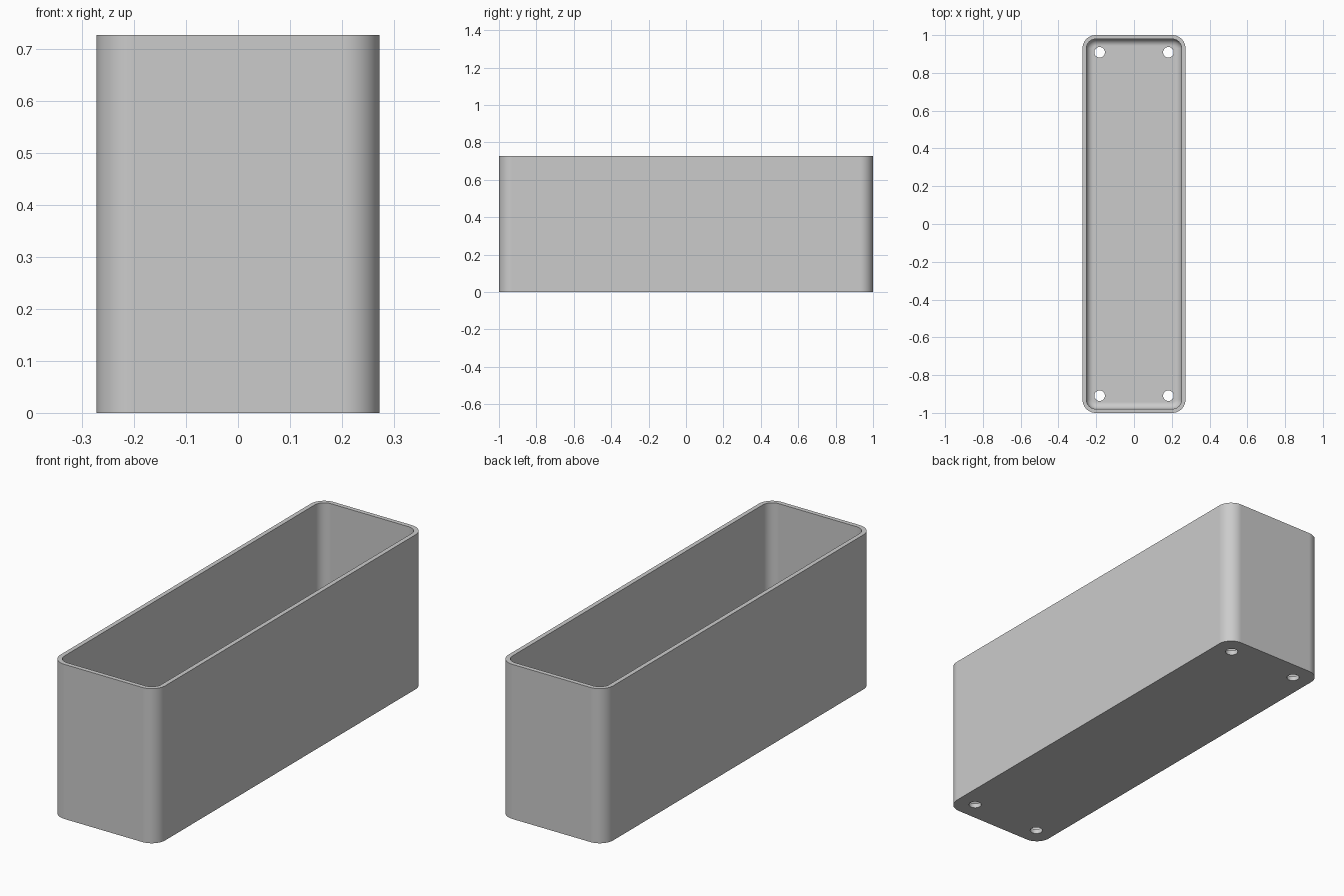
import bpy, bmesh, math

cube = bpy.data.objects.get("Cube")
if cube:
    bpy.data.objects.remove(cube, do_unlink=True)

HALF_X, HALF_Y, HEIGHT = 0.2727, 1.0, 0.727
CORNER, WALL, FLOOR, FILLET = 0.07, 0.021, 0.022, 0.036
HOLE_X, HOLE_Y, HOLE_R = 0.182, 0.909, 0.028
STEPS = 12

grey = bpy.data.materials.new("light grey plastic")
grey.use_nodes = True
colour = (0.6, 0.6, 0.6, 1)
grey.diffuse_color = colour
grey.node_tree.nodes["Principled BSDF"].inputs["Base Color"].default_value = colour


def rounded_loop(bm, inset, z):
    """Ring of vertices around a rounded rectangle, shrunk by inset."""
    r = CORNER - inset
    ring = []
    for corner, (sx, sy) in enumerate([(1, 1), (-1, 1), (-1, -1), (1, -1)]):
        for i in range(STEPS + 1):
            a = (corner + i / STEPS) * math.pi / 2
            ring.append(bm.verts.new((sx * (HALF_X - CORNER) + r * math.cos(a),
                                      sy * (HALF_Y - CORNER) + r * math.sin(a), z)))
    return ring


def make_object(name, bm):
    bmesh.ops.recalc_face_normals(bm, faces=bm.faces)
    mesh = bpy.data.meshes.new(name)
    bm.to_mesh(mesh)
    bm.free()
    mesh.materials.append(grey)
    obj = bpy.data.objects.new(name, mesh)
    bpy.context.collection.objects.link(obj)
    return obj


# Open box: outer wall, rim, inner wall, filleted inner floor
bm = bmesh.new()
profile = [(0, 0), (0, HEIGHT), (WALL, HEIGHT)]
for i in range(9):
    a = i / 8 * math.pi / 2
    profile.append((WALL + FILLET * (1 - math.cos(a)),
                    FLOOR + FILLET * (1 - math.sin(a))))
rings = [rounded_loop(bm, inset, z) for inset, z in profile]
for low, high in zip(rings, rings[1:]):
    for i in range(len(low)):
        j = (i + 1) % len(low)
        bm.faces.new((low[i], low[j], high[j], high[i]))
bm.faces.new(rings[0])
bm.faces.new(rings[-1])
box = make_object("open_box", bm)

# Four drain holes through the floor
bm = bmesh.new()
for sx in (-1, 1):
    for sy in (-1, 1):
        made = bmesh.ops.create_cone(bm, cap_ends=True, segments=32, radius1=HOLE_R,
                                     radius2=HOLE_R, depth=0.2)
        bmesh.ops.translate(bm, verts=made["verts"], vec=(sx * HOLE_X, sy * HOLE_Y, 0))
cutter = make_object("hole_cutter", bm)
cutter.hide_render = True

cut = box.modifiers.new("drain_holes", 'BOOLEAN')
cut.operation = 'DIFFERENCE'
cut.solver = 'EXACT'
cut.object = cutter
bpy.ops.object.select_all(action='DESELECT')
bpy.context.view_layer.objects.active = box
box.select_set(True)
bpy.ops.object.modifier_apply(modifier=cut.name)
bpy.data.objects.remove(cutter, do_unlink=True)

# Smooth corners with crisp rim and base, flat large faces
bpy.ops.object.shade_smooth_by_angle(angle=math.radians(35))
weighted = box.modifiers.new("flat_panels", 'WEIGHTED_NORMAL')
weighted.keep_sharp = True
